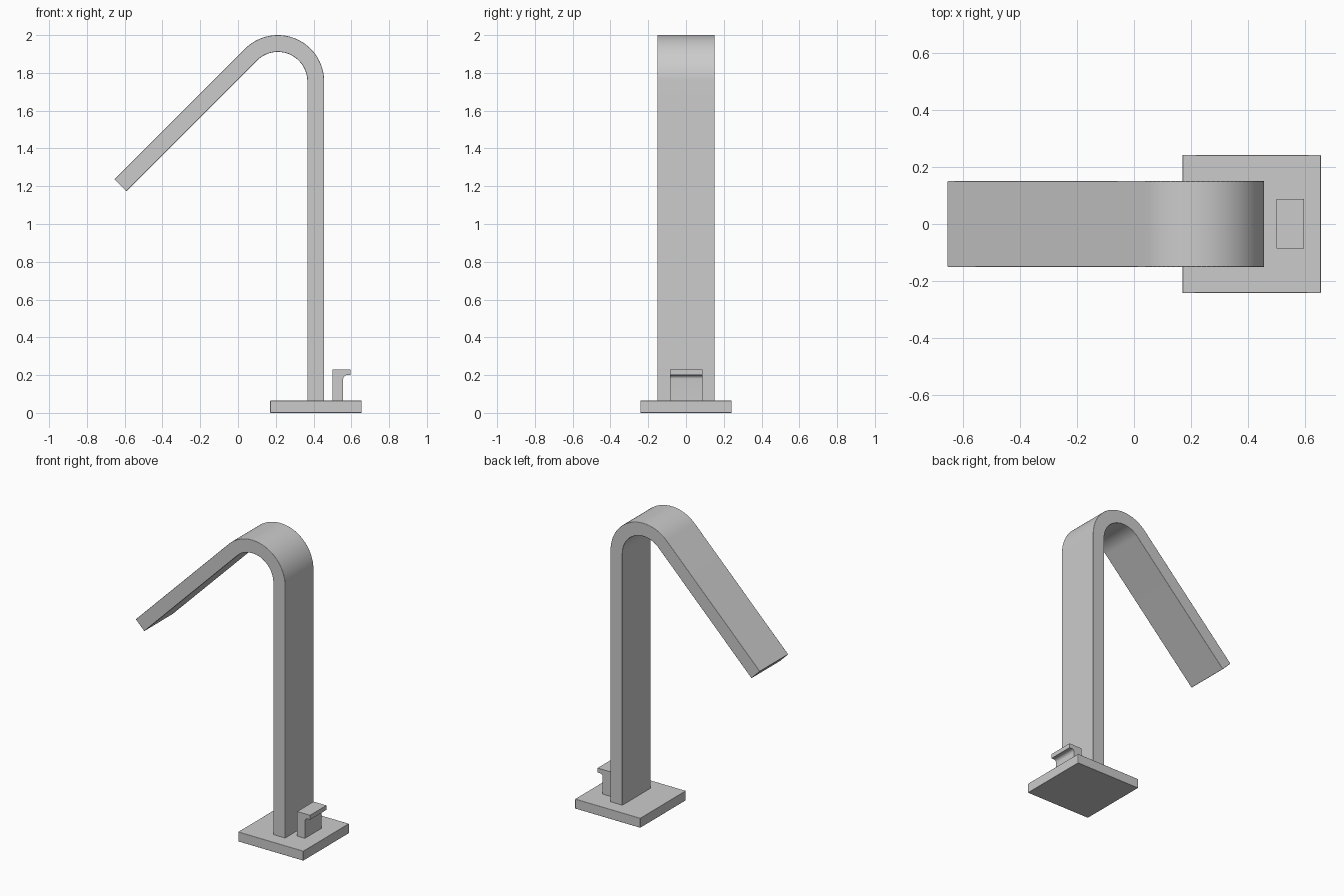
import bpy
import bmesh
from math import cos, sin, radians, sqrt
from mathutils import Vector

cube = bpy.data.objects.get("Cube")
if cube:
    bpy.data.objects.remove(cube, do_unlink=True)

metal = bpy.data.materials.new("brushed grey metal")
metal.use_nodes = True
GREY = (0.6, 0.6, 0.6, 1)
metal.diffuse_color = GREY
metal.node_tree.nodes["Principled BSDF"].inputs["Base Color"].default_value = GREY


def arc(cx, cz, r, start, end, steps):
    """Points on an arc in the XZ plane, angles in degrees."""
    angles = [radians(start + (end - start) * i / steps) for i in range(steps + 1)]
    return [(cx + r * cos(a), cz + r * sin(a)) for a in angles]


def extrude_profile(name, outline, y0, y1, bevel):
    """Solid made by sweeping an XZ outline from y0 to y1."""
    bm = bmesh.new()
    face = bm.faces.new([bm.verts.new((x, y0, z)) for x, z in outline])
    swept = bmesh.ops.extrude_face_region(bm, geom=[face])
    verts = [g for g in swept["geom"] if isinstance(g, bmesh.types.BMVert)]
    bmesh.ops.translate(bm, verts=verts, vec=Vector((0, y1 - y0, 0)))
    bmesh.ops.recalc_face_normals(bm, faces=bm.faces)
    mesh = bpy.data.meshes.new(name)
    bm.to_mesh(mesh)
    bm.free()
    mesh.materials.append(metal)
    obj = bpy.data.objects.new(name, mesh)
    bpy.context.collection.objects.link(obj)
    bpy.ops.object.select_all(action="DESELECT")
    obj.select_set(True)
    bpy.context.view_layer.objects.active = obj
    bpy.ops.object.shade_smooth_by_angle(angle=radians(30))
    if bevel:
        mod = obj.modifiers.new("soft edges", "BEVEL")
        mod.width = bevel
        mod.segments = 2
        mod.limit_method = "ANGLE"
        mod.angle_limit = radians(40)
        mod.harden_normals = True
    return obj


# Square base plate
extrude_profile("base_plate",
                [(0.17, 0), (0.655, 0), (0.655, 0.065), (0.17, 0.065)],
                -0.242, 0.242, 0.003)

# Flat spout: upright, round bend, then an arm sloping down at 45 degrees
BEND_X, BEND_Z, OUTER, INNER = 0.211, 1.755, 0.245, 0.156
reach = 0.692 * sqrt(2)


def spout_side(radius):
    bend = arc(BEND_X, BEND_Z, radius, 0, 135, 32)
    x, z = bend[-1]
    drop = reach / sqrt(2)
    return [(BEND_X + radius, 0.06)] + bend + [(x - drop, z - drop)]


extrude_profile("spout", spout_side(OUTER) + spout_side(INNER)[::-1],
                -0.151, 0.151, 0.003)

# Lever handle: short stem with an overhanging lip and a filleted corner
fillet = arc(0.577, 0.18, 0.02, 180, 90, 8)
lever = ([(0.5, 0.06), (0.557, 0.06)] + fillet
         + [(0.595, 0.2), (0.595, 0.23), (0.5, 0.23)])
extrude_profile("lever_handle", lever, -0.086, 0.088, 0)
